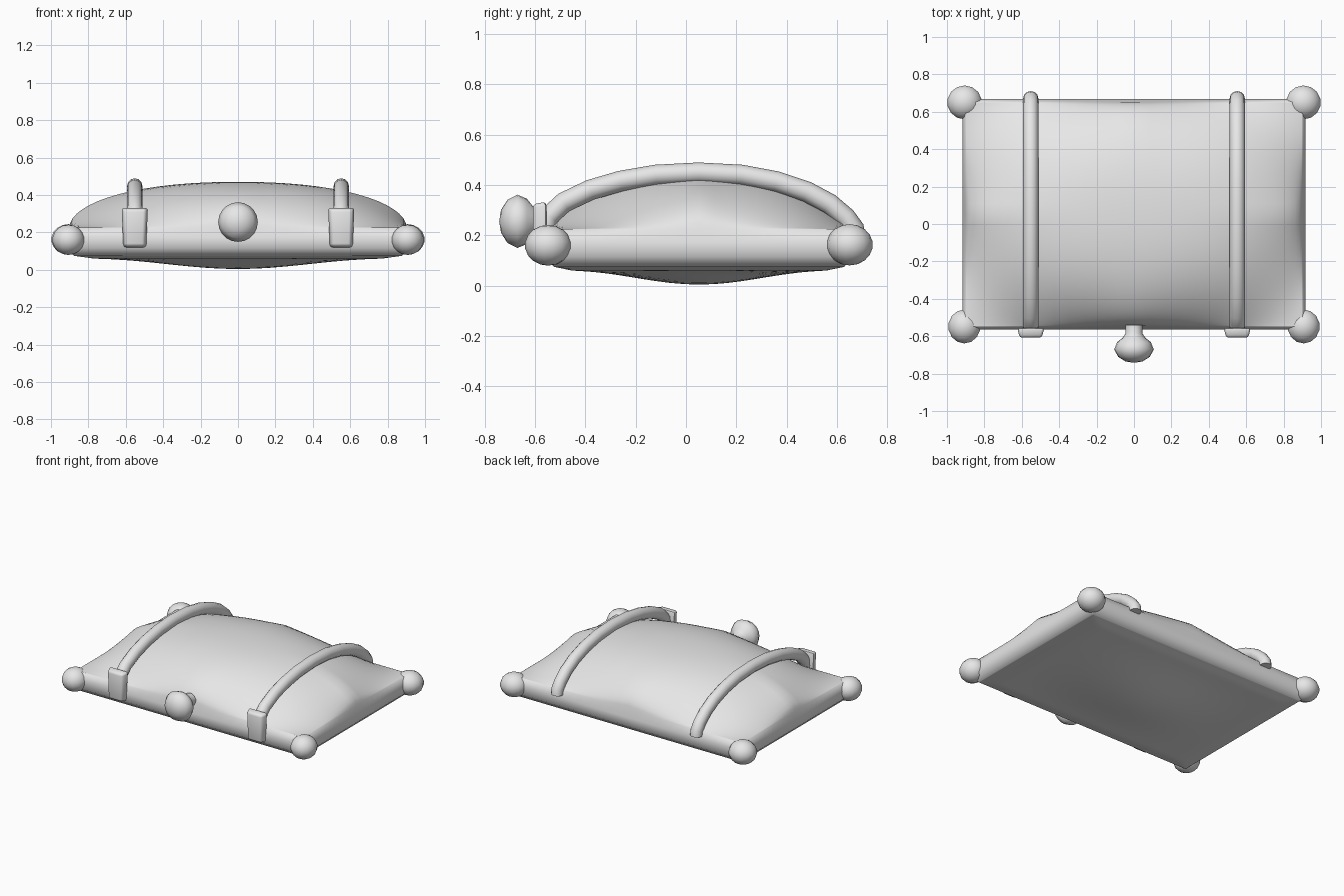
import bpy, bmesh, math
from mathutils import Vector

old = bpy.data.objects.get("Cube")
if old:
    bpy.data.objects.remove(old, do_unlink=True)

grey = bpy.data.materials.new("light_grey")
grey.use_nodes = True
grey.diffuse_color = (0.8, 0.8, 0.8, 1)
grey.node_tree.nodes["Principled BSDF"].inputs["Base Color"].default_value = (0.8, 0.8, 0.8, 1)


def finish(name, bm, angle=60):
    bmesh.ops.recalc_face_normals(bm, faces=bm.faces)
    mesh = bpy.data.meshes.new(name)
    bm.to_mesh(mesh)
    bm.free()
    obj = bpy.data.objects.new(name, mesh)
    bpy.context.collection.objects.link(obj)
    mesh.materials.append(grey)
    bpy.ops.object.select_all(action="DESELECT")
    bpy.context.view_layer.objects.active = obj
    obj.select_set(True)
    bpy.ops.object.shade_smooth_by_angle(angle=math.radians(angle))


# Cushion: domed top sheet sagging at the corners, rounded rim, shallow belly
HALF_X, HALF_Y, MID_Y = 0.917, 0.616, 0.052


def dome(u, v):
    body = max(0, (1 - abs(u) ** 2.2) * (1 - abs(v) ** 2.2))
    return 0.225 + 0.245 * body ** (0.5 + 0.75 * abs(u * v))


def belly(u, v):
    fall = lambda t: abs(math.cos(t * math.pi / 2)) ** 2.5
    edge = min(1, 8 * (1 - max(abs(u), abs(v))))
    return 0.074 - 0.014 * edge - 0.056 * fall(u) * fall(v)


def sheet(bm, height, inset):
    made = bmesh.ops.create_grid(bm, x_segments=32, y_segments=32, size=1)["verts"]
    for vert in made:
        u, v = (math.sin(c * math.pi / 2) for c in vert.co.xy)
        vert.co = (u * (HALF_X - inset), MID_Y + v * (HALF_Y - inset), height(u, v))
    own = set(made)
    return [e for e in bm.edges if e.is_boundary and e.verts[0] in own]


bm = bmesh.new()
rim = sheet(bm, dome, 0.016)
for z, inset in ((0.175, 0), (0.115, 0)):
    made = bmesh.ops.extrude_edge_only(bm, edges=rim)["geom"]
    for vert in (g for g in made if isinstance(g, bmesh.types.BMVert)):
        x, y = vert.co.x, vert.co.y - MID_Y
        if abs(x) > HALF_X - 0.02:
            x = math.copysign(HALF_X - inset, x)
        if abs(y) > HALF_Y - 0.02:
            y = math.copysign(HALF_Y - inset, y)
        vert.co = (x, y + MID_Y, z)
    rim = [g for g in made if isinstance(g, bmesh.types.BMEdge) and g.is_boundary]
bottom = sheet(bm, belly, 0.04)
bmesh.ops.bridge_loops(bm, edges=rim + bottom)
finish("cushion", bm, 80)


# Corner balls, slightly flattened
def ball(name, centre, radii):
    bm = bmesh.new()
    bmesh.ops.create_uvsphere(bm, u_segments=14, v_segments=9, radius=1)
    for vert in bm.verts:
        vert.co = [c + r * p for c, r, p in zip(centre, radii, vert.co)]
    finish(name, bm)


for side, label in ((1, "left"), (-1, "right")):
    ball("front_ball_" + label, (side * 0.907, -0.548, 0.16), (0.087, 0.092, 0.081))
    ball("back_ball_" + label, (side * 0.906, 0.65, 0.162), (0.094, 0.092, 0.082))

# Front knob turned around the y axis
profile = [(0, -0.742), (0.045, -0.735), (0.085, -0.71), (0.106, -0.67),
           (0.09, -0.632), (0.06, -0.608), (0.045, -0.585), (0.045, -0.54)]
bm = bmesh.new()
points = [bm.verts.new((r, y, 0.255)) for r, y in profile]
edges = [bm.edges.new(pair) for pair in zip(points, points[1:])]
bmesh.ops.spin(bm, geom=points + edges, cent=(0, 0, 0.255), axis=(0, 1, 0),
               angle=math.tau, steps=20)
bmesh.ops.remove_doubles(bm, verts=bm.verts, dist=0.0005)
finish("front_knob", bm)

# Straps: round tubes swept over the cushion in the yz plane
path = [(-0.56, 0.22), (-0.545, 0.275), (-0.485, 0.33), (-0.38, 0.38), (-0.26, 0.415),
        (-0.12, 0.439), (0.05, 0.448), (0.22, 0.439), (0.36, 0.413), (0.48, 0.373),
        (0.57, 0.325), (0.635, 0.27), (0.668, 0.225), (0.67, 0.195)]
SIDES = 12


def strap(name, x):
    bm = bmesh.new()
    rings = []
    for i, (y, z) in enumerate(path):
        a, b = path[max(i - 1, 0)], path[min(i + 1, len(path) - 1)]
        normal = Vector((0, a[1] - b[1], b[0] - a[0])).normalized()
        across = Vector((1, 0, 0))
        turns = [k * math.tau / SIDES for k in range(SIDES)]
        rings.append([bm.verts.new(Vector((x, y, z)) + 0.041 * (
            across * math.cos(t) + normal * math.sin(t))) for t in turns])
    for lower, upper in zip(rings, rings[1:]):
        for k in range(SIDES):
            n = (k + 1) % SIDES
            bm.faces.new((lower[k], lower[n], upper[n], upper[k]))
    bm.faces.new(rings[0])
    bm.faces.new(rings[-1])
    finish(name, bm)


# Buckles: rounded plates with a tapered lower end
def buckle(name, x):
    bm = bmesh.new()
    bmesh.ops.create_cube(bm, size=2)
    for vert in bm.verts:
        front, top = vert.co.y < 0, vert.co.z > 0
        width = (0.074 if top else 0.064) * (0.8 if front else 1)
        height = 0.098 if front else 0.108
        vert.co = (x + vert.co.x * width, -0.608 if front else -0.555,
                   0.225 + vert.co.z * height)
    bmesh.ops.bevel(bm, geom=list(bm.edges), offset=0.014, segments=2,
                    profile=0.5, affect="EDGES")
    finish(name, bm, 50)


for side, label in ((1, "left"), (-1, "right")):
    strap("strap_" + label, side * 0.552)
    buckle("buckle_" + label, side * 0.552)
